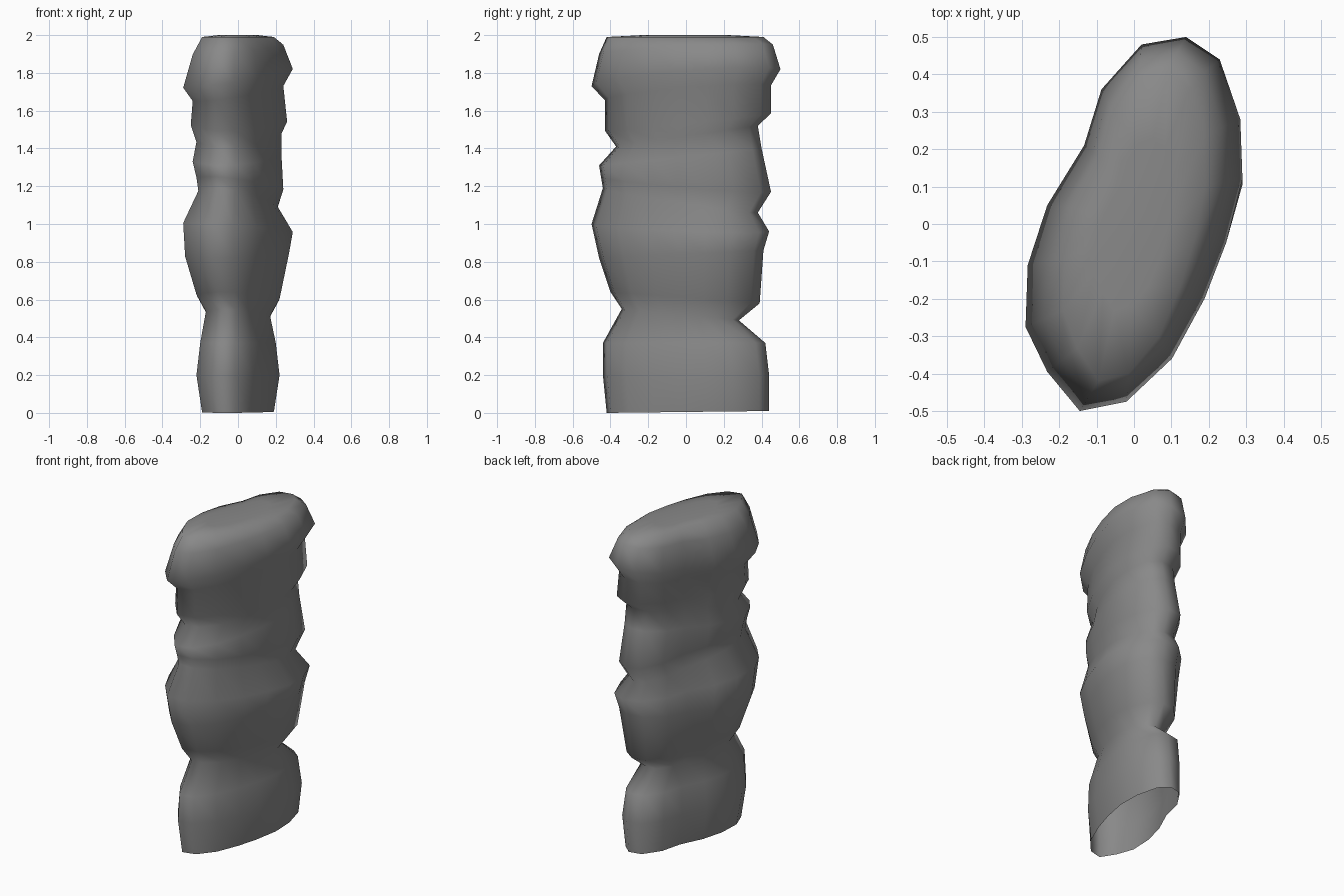
import bpy
import bmesh

default_cube = bpy.data.objects.get("Cube")
if default_cube:
    bpy.data.objects.remove(default_cube, do_unlink=True)

# Slanted oval cross-section, counter-clockwise, in units of each ring's reach
OUTLINE = [
    (1, .24), (.98, .56), (.79, .88), (.48, 1),
    (.07, .96), (-.3, .72), (-.46, .42), (-.8, .1),
    (-.98, -.22), (-1, -.55), (-.8, -.79), (-.5, -1),
    (-.07, -.95), (.35, -.72), (.65, -.4), (.85, -.1),
]

# Rings from top to base: height at front, height at back, rise towards +x,
# then reach to the front, back, -x side and +x side
RINGS = [
    (1.99, 1.99, 0, .42, .41, .19, .19),      # top rim
    (1.91, 1.94, .02, .46, .46, .24, .24),
    (1.75, 1.80, .04, .50, .50, .29, .29),    # cap overhang
    (1.67, 1.72, .03, .43, .45, .24, .24),    # crease under cap
    (1.49, 1.59, -.01, .43, .45, .25, .26),
    (1.41, 1.52, 0, .37, .38, .22, .23),      # second crease
    (1.31, 1.40, 0, .46, .40, .24, .23),
    (1.24, 1.18, -.02, .45, .45, .22, .24),
    (1.18, 1.07, -.02, .44, .38, .21, .21),   # slanted crease
    (.99, .97, -.02, .50, .44, .29, .29),     # belly
    (.82, .86, 0, .46, .41, .28, .27),
    (.64, .58, 0, .40, .39, .22, .22),
    (.55, .49, 0, .34, .28, .17, .17),        # waist
    (.37, .37, 0, .44, .42, .20, .20),
    (.20, .20, 0, .44, .44, .22, .22),
    (.01, .02, 0, .42, .44, .19, .19),        # open base
]


def make_material(name, value):
    material = bpy.data.materials.new(name)
    material.use_nodes = True
    colour = (value, value, value, 1)
    material.diffuse_color = colour
    shader = material.node_tree.nodes["Principled BSDF"]
    shader.inputs["Base Color"].default_value = colour
    return material


def add_ring(bm, ring, inset=1, lift=0):
    """Add one slanted oval of vertices, tilted from front to back and sideways."""
    z_front, z_back, rise, front, back, left, right = ring
    verts = []
    for u, v in OUTLINE:
        x = u * (right if u > 0 else left) * inset
        y = v * (back if v > 0 else front) * inset
        blend = (v + 1) / 2
        z = z_front + (z_back - z_front) * blend + rise * u + lift
        verts.append(bm.verts.new((x, y, z)))
    return verts


def bridge(bm, upper, lower):
    """Join two neighbouring rings with quads."""
    for i in range(len(upper)):
        j = (i + 1) % len(upper)
        bm.faces.new((upper[i], lower[i], lower[j], upper[j]))


bm = bmesh.new()

# Stacked side walls
loops = [add_ring(bm, ring) for ring in RINGS]
for upper, lower in zip(loops, loops[1:]):
    bridge(bm, upper, lower)

# Nearly flat crown
crown = add_ring(bm, RINGS[0], inset=.55, lift=.01)
bridge(bm, crown, loops[0])
bm.faces.new(crown)

# Rest the lowest point of the rim on the ground
lowest = min(v.co.z for v in bm.verts)
for vert in loops[-1]:
    vert.co.z -= lowest

mesh = bpy.data.meshes.new("rock_pillar")
bm.to_mesh(mesh)
bm.free()
mesh.materials.append(make_material("stone grey", .25))
mesh.shade_smooth()

pillar = bpy.data.objects.new("rock_pillar", mesh)
bpy.context.collection.objects.link(pillar)
